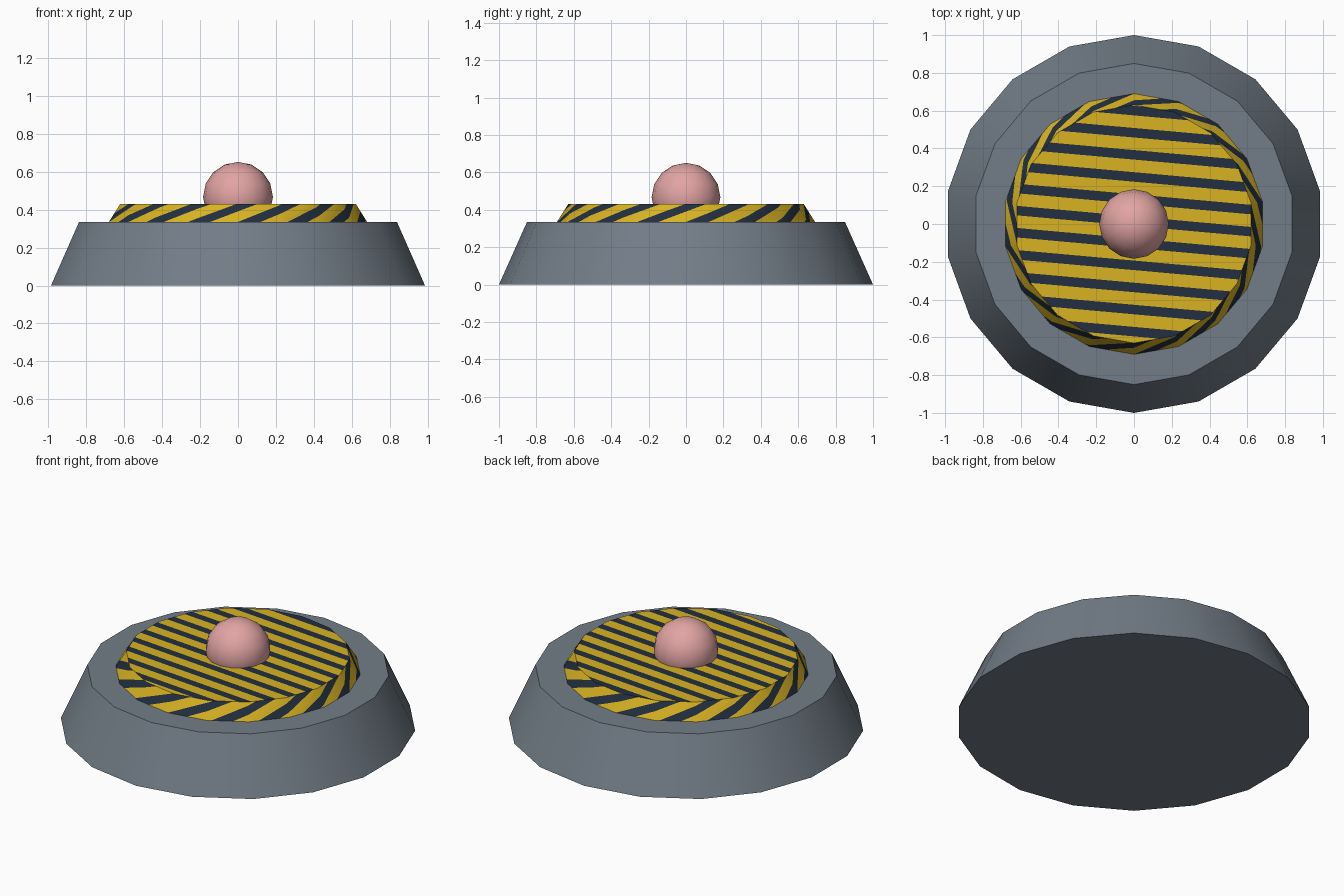
import bpy, bmesh, math
from mathutils import Vector

SIDES = 18
STEP = 2 * math.pi / SIDES

cube = bpy.data.objects.get("Cube")
if cube:
    bpy.data.objects.remove(cube, do_unlink=True)


def material(name, rgb):
    m = bpy.data.materials.new(name)
    m.use_nodes = True
    m.diffuse_color = (*rgb, 1)
    m.node_tree.nodes["Principled BSDF"].inputs["Base Color"].default_value = (*rgb, 1)
    return m


grey = material("slate_grey", (0.17, 0.205, 0.245))
yellow = material("warning_yellow", (0.68, 0.45, 0.016))
navy = material("dark_navy", (0.016, 0.028, 0.05))
pink = material("soft_pink", (0.76, 0.37, 0.37))


def ring_point(i, r, z):
    # i may be fractional: the point then lies on the polygon's straight edge
    k = math.floor(i)
    a, b = [Vector((r * math.sin(j * -STEP), r * math.cos(j * -STEP), z)) for j in (k, k + 1)]
    return a.lerp(b, i - k)


def frustum(bm, r0, r1, z0, z1):
    low = [bm.verts.new(ring_point(i, r0, z0)) for i in range(SIDES)]
    high = [bm.verts.new(ring_point(i, r1, z1)) for i in range(SIDES)]
    bm.faces.new(low[::-1])
    bm.faces.new(high)
    for i in range(SIDES):
        j = (i + 1) % SIDES
        bm.faces.new((low[i], low[j], high[j], high[i]))
    bm.normal_update()


def finish(bm, name, mats):
    mesh = bpy.data.meshes.new(name)
    bm.to_mesh(mesh)
    bm.free()
    for m in mats:
        mesh.materials.append(m)
    ob = bpy.data.objects.new(name, mesh)
    bpy.context.collection.objects.link(ob)
    bpy.ops.object.select_all(action='DESELECT')
    ob.select_set(True)
    bpy.context.view_layer.objects.active = ob
    bpy.ops.object.shade_smooth_by_angle(angle=math.radians(30))
    return ob


def cut(bm, faces, co, no):
    geom = set(faces)
    for f in faces:
        geom.update(f.edges, f.verts)
    bmesh.ops.bisect_plane(bm, geom=list(geom), plane_co=co, plane_no=no, dist=1e-5)


# Base: tapered low-poly pedestal
bm = bmesh.new()
frustum(bm, 1.0, 0.85, 0, 0.335)
finish(bm, "base", [grey])

# Striped disc
R0, R1, Z0, Z1 = 0.69, 0.63, 0.335, 0.43
bm = bmesh.new()
frustum(bm, R0, R1, Z0, Z1)

# Nearly horizontal stripes across the top
PITCH, DARK, FIRST = 0.117, 0.43, 0.575
across = Vector((0.09, 1, 0))
for k in range(-1, 12):
    for edge in (0, DARK):
        y = FIRST - PITCH * k + PITCH * edge
        top = [f for f in bm.faces if f.normal.z > 0.95]
        cut(bm, top, Vector((0, y, Z1)), across)

# Slanted stripes round the rim, measured in polygon sides
PERIOD, SLANT, RIM_DARK = SIDES / 16, 1.1, 0.45


def sector(f):
    c = f.calc_center_median()
    return (math.atan2(-c.x, c.y) / STEP) % SIDES


def rim_faces():
    return [f for f in bm.faces if 0.05 < f.normal.z < 0.95]


for i in range(SIDES):
    for k in range(-2, 18):
        for edge in (0, RIM_DARK):
            u = (k + edge) * PERIOD
            if u > i + 1 or u + SLANT < i:
                continue
            # extend the side's own edges so the cut is straight on its plane
            a0, b0 = ring_point(i, R0, Z0), ring_point(i + 1, R0, Z0)
            a1, b1 = ring_point(i, R1, Z1), ring_point(i + 1, R1, Z1)
            p = a0.lerp(b0, u - i)
            q = a1.lerp(b1, u + SLANT - i)
            normal = (b0 - a0).cross(a1 - a0)
            faces = [f for f in rim_faces() if int(sector(f)) == i]
            cut(bm, faces, p, (q - p).cross(normal).normalized())

# Colour the stripes
bm.normal_update()
for f in bm.faces:
    c = f.calc_center_median()
    if f.normal.z > 0.95:
        f.material_index = int(((c.dot(across) - FIRST) / PITCH) % 1 < DARK)
    elif f.normal.z > 0.05:
        t = (c.z - Z0) / (Z1 - Z0)
        f.material_index = int(((sector(f) - SLANT * t) / PERIOD) % 1 < RIM_DARK)
finish(bm, "striped_disc", [yellow, navy])

# Round button in the middle
bm = bmesh.new()
bmesh.ops.create_uvsphere(bm, u_segments=16, v_segments=8, radius=0.184)
bmesh.ops.translate(bm, verts=bm.verts, vec=(0, 0, 0.467))
finish(bm, "button", [pink])
